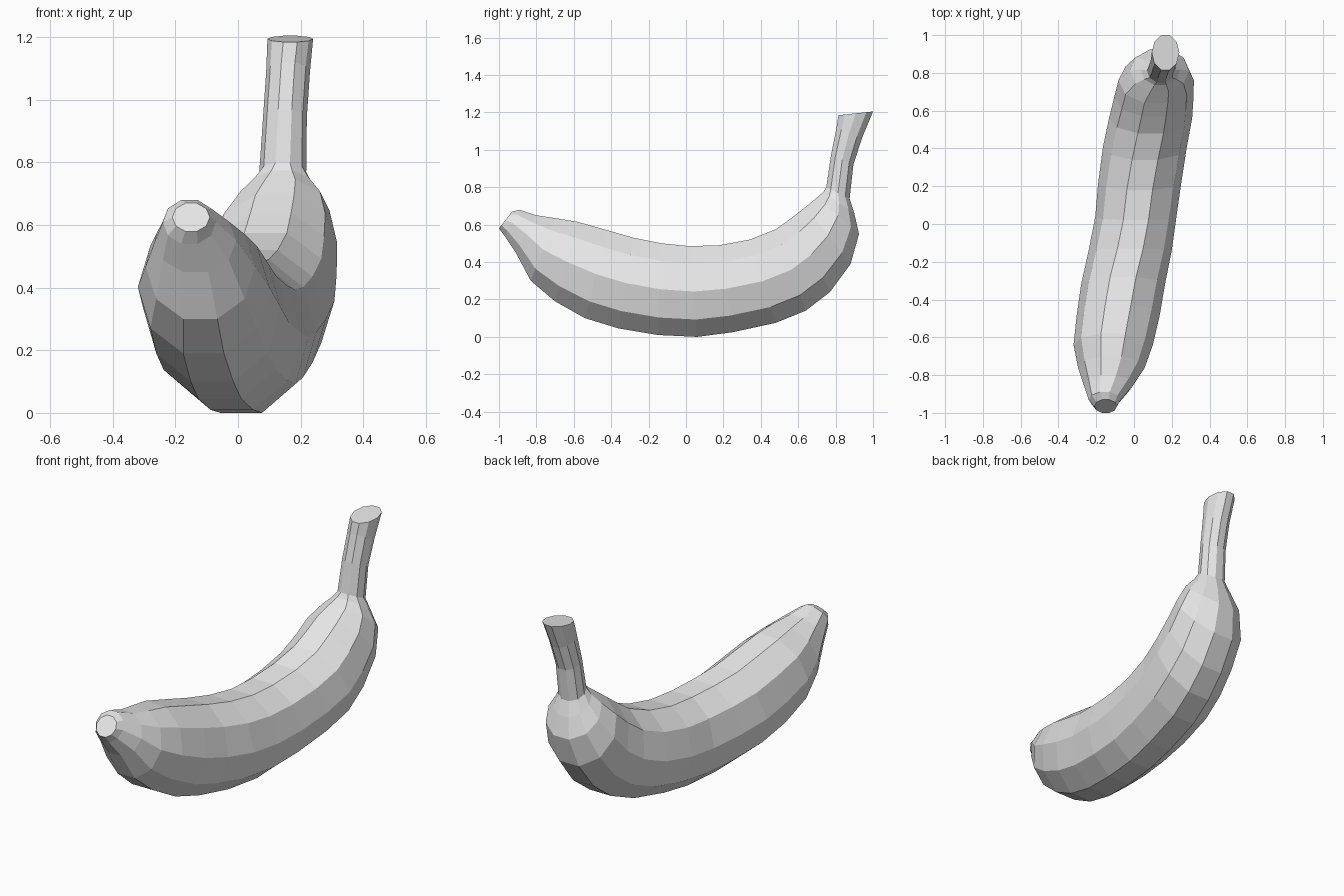
import bpy
import bmesh
from math import cos, sin, pi
from mathutils import Vector

SIDES = 10

# Remove the default cube only
default_cube = bpy.data.objects.get("Cube")
if default_cube:
    bpy.data.objects.remove(default_cube, do_unlink=True)

# Cross-sections: inner edge (y, z), outer edge (y, z), centre x, half width
blossom_tip = [
    (-.93, .67, -1, .58, -.15, .06),
    (-.89, .68, -.97, .54, -.155, .085),
    (-.8, .65, -.91, .45, -.135, .13),
]
fruit_body = [
    (-.7, .635, -.83, .3, -.12, .175),
    (-.58, .615, -.7, .19, -.11, .21),
    (-.42, .57, -.54, .1, -.083, .22),
    (-.28, .53, -.36, .045, -.058, .222),
    (-.13, .5, -.15, .01, -.02, .22),
    (.02, .485, .06, 0, .01, .215),
    (.18, .49, .25, .025, .03, .22),
    (.34, .52, .48, .075, .058, .222),
    (.48, .575, .64, .14, .088, .22),
    (.57, .64, .77, .24, .105, .21),
    (.64, .695, .88, .39, .117, .2),
]
shoulder = [
    (.7, .745, .925, .55, .135, .157),
    (.735, .775, .9, .66, .14, .105),
    (.75, .8, .875, .74, .143, .075),
]
stalk = [
    (.775, .97, .895, .92, .15, .07),
    (.805, 1.12, .94, 1.06, .16, .07),
    (.815, 1.185, 1, 1.205, .167, .073),
]


def make_material(name, colour):
    material = bpy.data.materials.new(name)
    material.use_nodes = True
    material.diffuse_color = colour
    shader = material.node_tree.nodes["Principled BSDF"]
    shader.inputs["Base Color"].default_value = colour
    return material


def add_ring(bm, section):
    """Make one faceted ring with a flat strip on its inner and outer edge."""
    inner_y, inner_z, outer_y, outer_z, centre_x, half_width = section
    inner = Vector((centre_x, inner_y, inner_z))
    outer = Vector((centre_x, outer_y, outer_z))
    middle = (inner + outer) / 2
    axis = (inner - outer) / 2 / cos(pi / SIDES)
    across = Vector((half_width, 0, 0))
    ring = []
    for i in range(SIDES):
        angle = 2 * pi * (i + 0.5) / SIDES
        ring.append(bm.verts.new(middle + axis * cos(angle) + across * sin(angle)))
    return ring


def loft(name, sections, material):
    """Skin the rings in order and close both ends."""
    bm = bmesh.new()
    rings = [add_ring(bm, section) for section in sections]
    for ring, following in zip(rings, rings[1:]):
        for i in range(SIDES):
            j = (i + 1) % SIDES
            bm.faces.new((ring[i], ring[j], following[j], following[i]))
    bm.faces.new(rings[0])
    bm.faces.new(rings[-1])
    bmesh.ops.recalc_face_normals(bm, faces=bm.faces)
    mesh = bpy.data.meshes.new(name)
    bm.to_mesh(mesh)
    bm.free()
    mesh.materials.append(material)
    obj = bpy.data.objects.new(name, mesh)
    bpy.context.scene.collection.objects.link(obj)
    return obj


# One continuous faceted skin from blossom tip to stalk
plain_grey = make_material("plain grey", (0.8, 0.8, 0.8, 1))
loft("banana", blossom_tip + fruit_body + shoulder + stalk, plain_grey)
